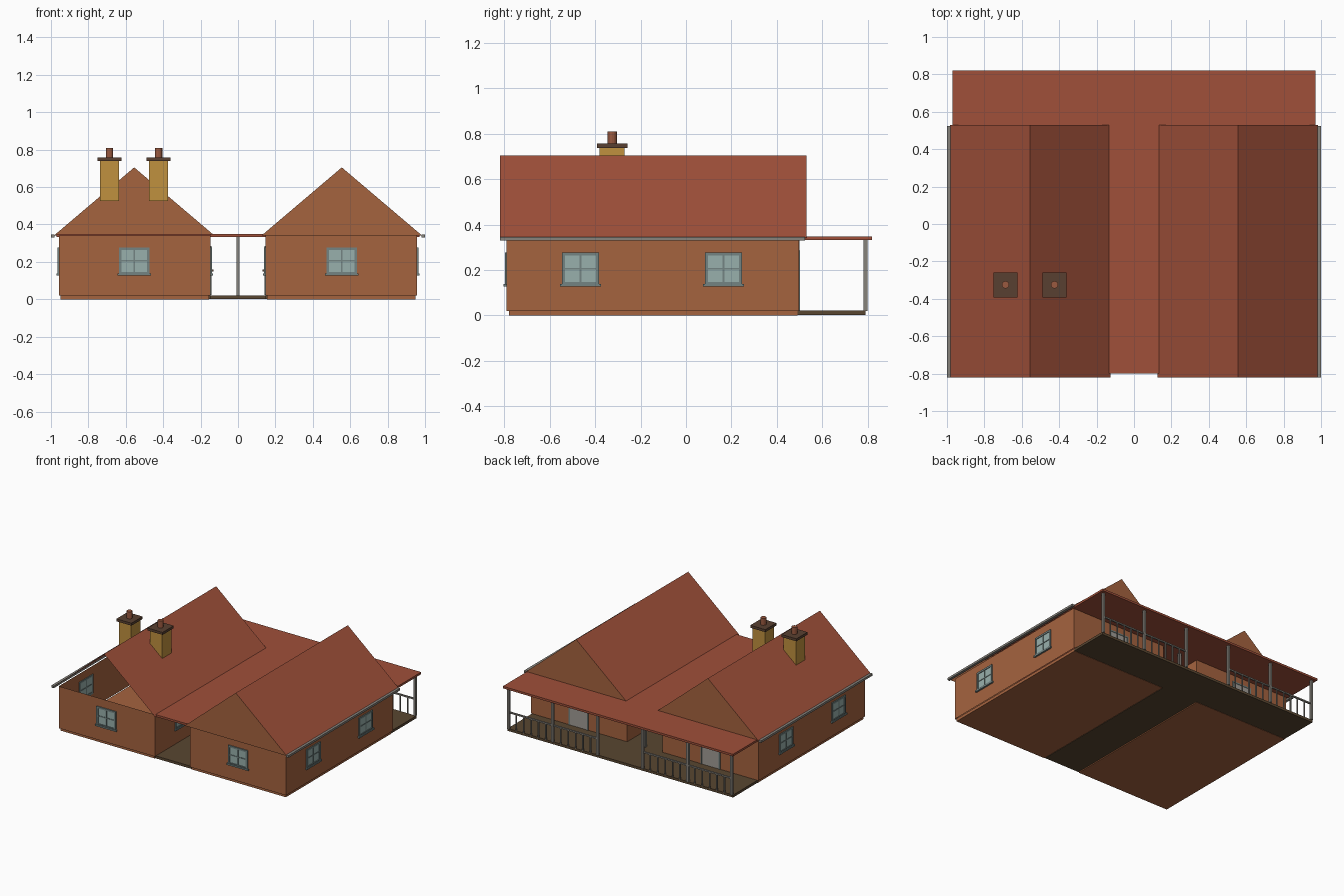
import bpy, bmesh, math
from mathutils import Matrix, Vector

if "Cube" in bpy.data.objects:
    bpy.data.objects.remove(bpy.data.objects["Cube"])


def srgb(h):
    c = [int(h[i:i + 2], 16) / 255 for i in (0, 2, 4)]
    return [v / 12.92 if v < 0.04 else ((v + 0.055) / 1.055) ** 2.4 for v in c] + [1]


def mat(name, h):
    m = bpy.data.materials.new(name)
    m.diffuse_color = srgb(h)
    m.use_nodes = True
    m.node_tree.nodes["Principled BSDF"].inputs["Base Color"].default_value = m.diffuse_color
    return m


BRICK = mat("brick", "A5633F")
ROOF = mat("roof_red", "A0503A")
FLOOR = mat("floor_brown", "594631")
GREY = mat("post_grey", "87837C")
FRAME = mat("frame_blue_grey", "738482")
GLASS = mat("glass", "98B0AC")
MUSTARD = mat("chimney_mustard", "C0913F")
CAP = mat("cap_dark", "594031")
POT = mat("pot_clay", "9A5A40")
DOOR = mat("door_pale", "A09C96")


def finish(name, bm, m):
    me = bpy.data.meshes.new(name)
    bm.to_mesh(me)
    bm.free()
    me.materials.append(m)
    o = bpy.data.objects.new(name, me)
    bpy.context.collection.objects.link(o)
    return o


def boxes(name, m, items, M=Matrix()):
    """items: (x0, x1, y0, y1, z0, z1)"""
    bm = bmesh.new()
    for x0, x1, y0, y1, z0, z1 in items:
        T = Matrix.Translation(((x0 + x1) / 2, (y0 + y1) / 2, (z0 + z1) / 2))
        S = Matrix.Diagonal((x1 - x0, y1 - y0, z1 - z0, 1))
        bmesh.ops.create_cube(bm, size=1, matrix=M @ T @ S)
    return finish(name, bm, m)


def sheet(name, m, faces):
    bm = bmesh.new()
    for f in faces:
        bm.faces.new([bm.verts.new(p) for p in f])
    return finish(name, bm, m)


def place(x, y, z, nx, ny):
    """Local frame on a wall: local -y points along the outward normal."""
    return Matrix.Translation((x, y, z)) @ Matrix.Rotation(math.atan2(nx, -ny), 4, 'Z')


def window(name, x, y, nx, ny):
    M = place(x, y, 0.205, nx, ny)
    w, h, t = 0.082, 0.072, 0.014
    boxes(name + "_frame", FRAME, [
        (-w, -w + t, -.008, .006, -h, h), (w - t, w, -.008, .006, -h, h),
        (-w, w, -.008, .006, h - t, h), (-w, w, -.008, .006, -h, -h + t),
        (-.004, .004, -.006, .006, -h, h), (-w, w, -.006, .006, -.004, .004),
        (-w - .008, w + .008, -.013, .004, -h - .006, -h + .006)], M)
    boxes(name + "_glass", GLASS, [(-w + t, w - t, -.003, .003, -h + t, h - t)], M)


def door(name, x, y, nx, ny, m, knob):
    M = place(x, y, 0, nx, ny)
    boxes(name + "_frame", FRAME, [
        (-.082, -.072, -.006, .003, .022, .285), (.072, .082, -.006, .003, .022, .285),
        (-.082, .082, -.006, .003, .275, .285)], M)
    boxes(name + "_panel", m, [(-.072, .072, -.003, .003, .022, .275)], M)
    if knob:
        boxes(name + "_handle", CAP, [(.05, .062, -.016, -.002, .148, .158)], M)


Y0, Y1 = -0.79, 0.497      # wall ends
R0, R1 = -0.82, 0.53       # roof ends
RX, RZ, EZ, HW = 0.555, 0.705, 0.34, 0.43

for side, s in (("left", -1), ("right", 1)):
    a, b = sorted((s * 0.148, s * 0.958))
    # floor slab and four thin walls
    boxes(side + "_foundation", BRICK,
          [(a + .008, b - .008, Y0 + .01, Y1 - .005, 0, .022)])
    ring = [(a, Y0), (b, Y0), (b, Y1), (a, Y1)]
    sheet(side + "_walls", BRICK, [
        [(*ring[i], .02), (*ring[(i + 1) % 4], .02), (*ring[(i + 1) % 4], EZ), (*ring[i], EZ)]
        for i in range(4)])
    # pitched roof
    c = s * RX
    sheet(side + "_roof", ROOF, [
        [(c + HW, R0, EZ), (c + HW, R1, EZ), (c, R1, RZ), (c, R0, RZ)],
        [(c, R0, RZ), (c, R1, RZ), (c - HW, R1, EZ), (c - HW, R0, EZ)]])
    # gables; the left front one is open
    g = [[(c + HW, R1, EZ), (c - HW, R1, EZ), (c, R1, RZ)]]
    if s > 0:
        g.append([(c - HW, R0, EZ), (c + HW, R0, EZ), (c, R0, RZ)])
    sheet(side + "_gables", BRICK, g)
    # gutter along the outer eave
    ga, gb = sorted((s * 0.98, s * 1.0))
    boxes(side + "_gutter", GREY, [(ga, gb, R0, R1 - .005, .33, .346)])
    # windows and doors
    window(side + "_front_window", c, Y0, 0, -1)
    for i, y in enumerate((-0.465, 0.165)):
        window(f"{side}_side_window_{i}", s * 0.958, y, s, 0)
    window(side + "_inner_window", s * 0.148, -0.465, -s, 0)
    door(side + "_inner_door", s * 0.148, 0.165, -s, 0, FRAME, True)
    door(side + "_back_door", c, Y1, 0, 1, DOOR, False)

# porch and breezeway floors
boxes("porch_floor", FLOOR, [(-.95, .95, Y1 - .012, .79, .002, .021),
                             (-.15, .15, Y0 + .012, Y1 - .012, .002, .021)])
# flat roofs over both
boxes("porch_roof", ROOF, [(-.97, .97, .5, .82, .332, .348),
                           (-.15, .15, -.8, .5, .332, .348)])

# porch posts, plus one in the passage
px = [-.95 + .38 * i for i in range(6)]
posts = [(min(max(x, -.94), .94), .79) for x in px] + [(0, .49)]
boxes("porch_posts", GREY,
      [(x - .009, x + .009, y - .009, y + .009, .02, .334) for x, y in posts])

# railings either side of the centre steps gap
rail = []
for x0, x1 in ((-.94, -.19), (.19, .94)):
    rail.append((x0, x1, .784, .796, .142, .152))
    n = 12
    for i in range(1, n):
        x = x0 + (x1 - x0) * i / n
        rail.append((x - .004, x + .004, .786, .794, .02, .145))
boxes("porch_railing", GREY, rail)

# chimneys
for i, x in enumerate((-.687, -.425)):
    y = -.325
    boxes(f"chimney_{i}_stack", MUSTARD, [(x - .052, x + .052, y - .055, y + .055, .525, .742)])
    boxes(f"chimney_{i}_cap", CAP, [(x - .063, x + .063, y - .067, y + .067, .738, .757)])
    bm = bmesh.new()
    bmesh.ops.create_cone(bm, cap_ends=True, segments=12, radius1=.02, radius2=.02, depth=.055,
                          matrix=Matrix.Translation((x, y, .782)))
    finish(f"chimney_{i}_pot", bm, POT)
